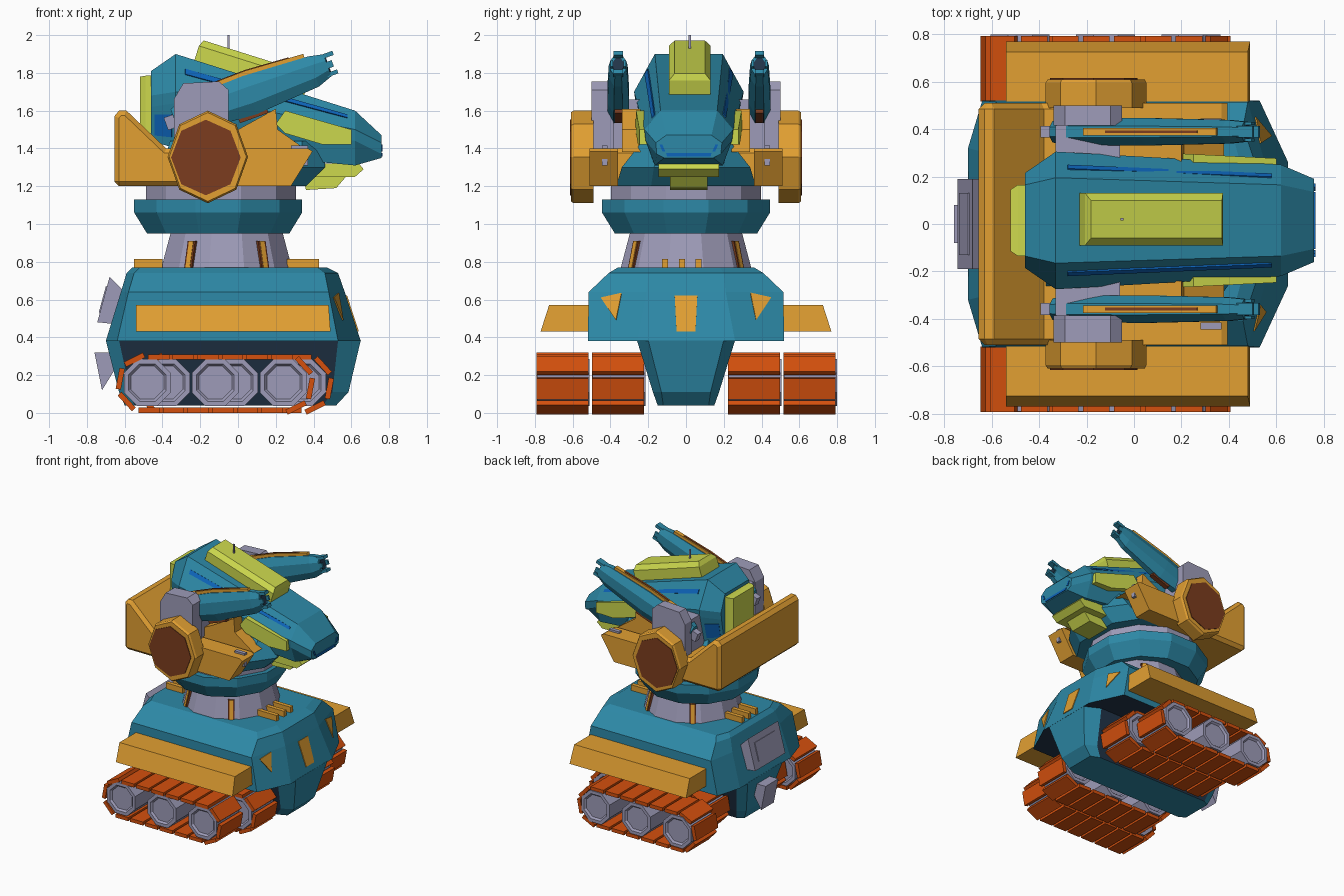
import bpy, bmesh, math
from mathutils import Vector, Matrix
from mathutils.bvhtree import BVHTree

if "Cube" in bpy.data.objects:
    bpy.data.objects.remove(bpy.data.objects["Cube"])


def material(name, *rgb):
    m = bpy.data.materials.new(name)
    m.use_nodes = True
    m.diffuse_color = (*rgb, 1)
    m.node_tree.nodes["Principled BSDF"].inputs["Base Color"].default_value = (*rgb, 1)
    return m


TEAL = material("teal", .026, .25, .385)
ORANGE = material("amber", .76, .35, .032)
YELLOW = material("lime yellow", .61, .69, .075)
GREY = material("lavender grey", .34, .33, .48)
TREAD = material("tread orange", .66, .08, .004)
BROWN = material("brown", .2, .046, .013)
NAVY = material("dark navy", .016, .036, .068)
BLUE = material("blue", .004, .13, .5)


def finish(name, bm, mat):
    bmesh.ops.recalc_face_normals(bm, faces=bm.faces)
    me = bpy.data.meshes.new(name)
    bm.to_mesh(me)
    bm.free()
    me.materials.append(mat)
    ob = bpy.data.objects.new(name, me)
    bpy.context.scene.collection.objects.link(ob)
    return ob


def loft(name, rings, mat):
    """Bridge equal rings of points and cap both ends."""
    bm = bmesh.new()
    vs = [[bm.verts.new(p) for p in r] for r in rings]
    n = len(vs[0])
    for a, b in zip(vs, vs[1:]):
        for i in range(n):
            j = (i + 1) % n
            bm.faces.new((a[i], a[j], b[j], b[i]))
    bm.faces.new(vs[0])
    bm.faces.new(vs[-1])
    return finish(name, bm, mat)


def box(name, x0, x1, y0, y1, z0, z1, mat):
    return loft(name, [[(x0, y0, z), (x1, y0, z), (x1, y1, z), (x0, y1, z)] for z in (z0, z1)], mat)


def prism(name, prof, y0, y1, mat):
    """Side profile in x and z, extruded along y."""
    return loft(name, [[(x, y, z) for x, z in prof] for y in (y0, y1)], mat)


def frustum(name, cx, cy, levels, sides, mat):
    turn = math.pi / sides
    return loft(name, [[(cx + r * math.cos(turn + 2 * turn * k), cy + r * math.sin(turn + 2 * turn * k), z)
                        for k in range(sides)] for z, r in levels], mat)


def disc(name, cx, cz, levels, mat, squash=1.0, turn=0.0):
    """Octagonal disc on the y axis; levels are (y, radius)."""
    return loft(name, [[(cx + squash * r * math.sin(turn + k * math.pi / 4), y, cz + r * math.cos(turn + k * math.pi / 4))
                        for k in range(8)] for y, r in levels], mat)


def paint(ob, mat, rule):
    ob.data.materials.append(mat)
    for f in ob.data.polygons:
        if rule(f):
            f.material_index = len(ob.data.materials) - 1


def decal(name, target, pts, d, mat):
    """Thin plate projected onto the target along d."""
    bm = bmesh.new()
    bm.from_mesh(target.data)
    tree = BVHTree.FromBMesh(bm)
    bm.free()
    d = Vector(d)
    hits = [tree.ray_cast(Vector(p) - d * 3, d)[0] or Vector(p) for p in pts]
    n = (hits[1] - hits[0]).cross(hits[2] - hits[0]).normalized()
    if n.dot(d) > 0:
        n = -n
    return loft(name, [[h + n * k for h in hits] for k in (.006, -.002)], mat)


# Hull and keel
def plan(z, xb, xsb, xs, xf, w, wb, wf):
    return [(xf, -wf, z), (xf, wf, z), (xs, w, z), (xsb, w, z), (xb, wb, z), (xb, -wb, z), (xsb, -w, z), (xs, -w, z)]


hull = loft("hull", [plan(.38, -.70, -.64, .53, .65, .52, .32, .26),
                     plan(.64, -.62, -.58, .48, .565, .515, .30, .21),
                     plan(.74, -.59, -.55, .46, .53, .41, .28, .20),
                     plan(.77, -.56, -.52, .42, .47, .36, .26, .18)], TEAL)
paint(hull, NAVY, lambda f: f.normal.z < -.9)
keel = loft("keel", [plan(.04, -.60, -.55, .45, .52, .15, .12, .12),
                     plan(.11, -.63, -.57, .50, .585, .175, .14, .13),
                     plan(.385, -.70, -.63, .53, .65, .26, .22, .20)], TEAL)
paint(keel, NAVY, lambda f: abs(f.normal.y) > .85)
decal("front_panel", hull, [(1, -.06, .62), (1, .06, .62), (1, .05, .43), (1, -.05, .43)], (-1, 0, 0), ORANGE)
prism("rear_hatch", [(-.68, .72), (-.6, .64), (-.65, .47), (-.745, .48)], -.19, .19, GREY)
decal("rear_hatch_inset", bpy.data.objects["rear_hatch"],
      [(-1, -.13, .53), (-1, .13, .53), (-1, .13, .67), (-1, -.13, .67)], (1, 0, 0), GREY)
prism("tow_block", [(-.76, .32), (-.66, .32), (-.64, .25), (-.72, .12)], -.08, .08, GREY)
for y in (-.11, -.02, .065):
    box("front_fin", .26, .43, y - .016, y + .016, .76, .815, ORANGE)
    box("rear_fin", -.55, -.4, y - .016, y + .016, .76, .815, ORANGE)

# Tracks
HALF, R = .365, .141


def track(cx, cy):
    count = 18
    total = 4 * HALF + 2 * math.pi * R
    arc = math.pi * R
    bm = bmesh.new()
    for i in range(count):
        s = (i + .5) / count * total
        if s < 2 * HALF:
            p, a = (s - HALF, R), 0
        elif s < 2 * HALF + arc:
            a = (s - 2 * HALF) / R
            p = (HALF + R * math.sin(a), R * math.cos(a))
        elif s < 4 * HALF + arc:
            a = math.pi
            p = (HALF - (s - 2 * HALF - arc), -R)
        else:
            a = math.pi + (s - 4 * HALF - arc) / R
            p = (-HALF + R * math.sin(a), R * math.cos(a))
        m = (Matrix.Translation((cx + p[0], cy, .155 + p[1])) @ Matrix.Rotation(a, 4, 'Y')
             @ Matrix.Diagonal((.112, .275, .028, 1)))
        bmesh.ops.create_cube(bm, size=1, matrix=m)
    finish("track", bm, TREAD)
    for k in (-1, 0, 1):
        disc("wheel", cx + k * .36, .16, [(cy - .12, .095), (cy - .135, .108), (cy - .135, .135),
                                          (cy + .145, .135), (cy + .145, .108), (cy + .13, .095)],
             GREY, turn=math.pi / 8)


for s in (-1, 1):
    track(-.12, s * .655)
    track(-.02, s * .36)
    # Fender and hull corner panels
    loft("fender", [[(-.54, s * .5, z), (x, s * .5, z), (x, s * y, z), (-.54, s * y, z)]
                    for z, x, y in ((.43, .49, .77), (.57, .48, .725))], ORANGE)
    decal("corner_panel", hull, [(1, s * .45, .61), (1, s * .34, .635), (1, s * .37, .49)], (-1, 0, 0), ORANGE)

# Neck and turret ring
frustum("neck", -.06, 0, [(.76, .36), (.96, .305)], 12, GREY)
frustum("turret_ring", -.105, 0, [(.95, .39), (1.06, .46), (1.13, .46)], 12, TEAL)
frustum("ring_collar", -.09, 0, [(1.12, .41), (1.21, .41)], 12, GREY)
for a in (55, 125, 235, 305):
    for name, d, w, mat in (("slot_frame", .015, .024, BROWN), ("slot_fin", .018, .014, ORANGE)):
        ob = loft(name, [[(r - .05, -w, z), (r + d, -w, z), (r + d, w, z), (r - .05, w, z)]
                         for z, r in ((.76, .345), (.91, .31))], mat)
        ob.location = (-.06, 0, 0)
        ob.rotation_euler.z = math.radians(a)

# Shoulder yoke
yoke = prism("yoke_back", [(-.655, 1.2), (-.655, 1.57), (-.63, 1.6), (-.59, 1.6), (-.38, 1.4), (-.1, 1.4), (-.1, 1.2)],
             -.51, .51, ORANGE)
bev = yoke.modifiers.new("bevel", 'BEVEL')
bev.width, bev.segments, bev.limit_method, bev.angle_limit = .025, 1, 'ANGLE', math.radians(60)
loft("turret_body", [[(x0, -w, z), (x1 - .12, -w, z), (x1, -w * .5, z), (x1, w * .5, z), (x1 - .12, w, z), (x0, w, z)]
                     for z, x0, x1, w in ((1.2, -.4, .36, .37), (1.3, -.4, .46, .34), (1.44, -.36, .46, .23))], TEAL)

# Head
HY = .015


def head_ring(x, zt, wt, zm, wm, zb, wb):
    half = [(wt, zt), (wm, zm), (wm * .97, zm - .06), (wb, zb)]
    return [(x, HY + w, z) for w, z in half] + [(x, HY - w, z) for w, z in reversed(half)]


head = loft("head", [head_ring(-.46, 1.81, .15, 1.68, .20, 1.44, .16),
                     head_ring(-.33, 1.90, .18, 1.70, .29, 1.40, .22),
                     head_ring(.62, 1.60, .15, 1.50, .235, 1.31, .18),
                     head_ring(.76, 1.47, .12, 1.43, .175, 1.35, .13)], TEAL)
decal("nose_window", head, [(2, HY - .115, 1.357), (2, HY + .115, 1.357), (2, HY + .12, 1.375), (2, HY - .12, 1.375)],
      (-1, 0, 0), BLUE)
hatch = loft("top_hatch", [[(-a, -w, z), (a, -w, z), (a, w, z), (-a, w, z)]
                           for z, a, w in ((-.03, .305, .11), (.08, .305, .11), (.115, .29, .08))], YELLOW)
hatch.location = (.06, .02, 1.775)
hatch.rotation_euler.y = math.radians(17.5)
box("antenna", -.056, -.044, .014, .026, 1.9, 2.0, GREY)
loft("rear_pack", [[(x, HY - w, z0), (x, HY + w, z0), (x, HY + w, z1), (x, HY - w, z1)]
                   for x, w, z0, z1 in ((-.52, .13, 1.46, 1.78), (-.49, .15, 1.44, 1.785), (-.4, .15, 1.44, 1.785))], YELLOW)
prism("chin_upper", [(.34, 1.32), (.64, 1.32), (.665, 1.29), (.62, 1.25), (.36, 1.25)], HY - .16, HY + .16, YELLOW)
prism("chin_lower", [(.34, 1.26), (.58, 1.26), (.52, 1.19), (.36, 1.18)], HY - .1, HY + .1, YELLOW)


# Guns and shoulder parts on both sides
def gun_ring(x, hy, hz, drop=0.0):
    return [(x, hy * 1.08 * math.cos((k + .5) * math.pi / 4), hz * 1.08 * math.sin((k + .5) * math.pi / 4) - drop)
            for k in range(8)]


for s in (-1, 1):
    prism("yoke_arm", [(-.3, 1.2), (-.3, 1.4), (.37, 1.4), (.395, 1.385), (.28, 1.2)], s * .36, s * .51, ORANGE)
    prism("cheek_plate", [(-.25, 1.38), (0, 1.5), (.2, 1.61), (.21, 1.5), (.38, 1.38)], s * .24, s * .34, ORANGE)
    box("arm_clip", .28, .37, s * .415, s * .445, 1.31, 1.415, GREY)
    prism("gun_mount", [(-.34, 1.35), (-.34, 1.66), (-.29, 1.745), (-.1, 1.755), (-.05, 1.71), (-.05, 1.35)],
          HY + s * .4, s * .5, GREY)
    prism("gun_pivot", [(-.33, 1.4), (-.33, 1.66), (-.06, 1.66), (-.06, 1.4)], s * .2, s * .45, GREY)
    disc("shoulder_disc", -.16, 1.355, [(s * .49, .245), (s * .595, .245), (s * .61, .235)], ORANGE, .87)
    disc("shoulder_cap", -.17, 1.352, [(s * .6, .2), (s * .615, .2)], BROWN, .92)

    gun_parts = [
        loft("gun_barrel", [gun_ring(-.42, .045, .065), gun_ring(-.36, .056, .09), gun_ring(0, .058, .108, .008),
                            gun_ring(.36, .05, .085, .006), gun_ring(.44, .042, .062)], TEAL),
        loft("gun_muzzle", [gun_ring(.43, .028, .04), gun_ring(.446, .028, .04)], NAVY),
        box("gun_tail", -.47, -.4, -.025, .025, -.035, .035, GREY),
        box("gun_under_slot", -.1, .06, -.02, .02, -.13, -.08, BROWN),
        loft("gun_top_strip", [[(x, -.016, a), (x, .016, a), (x, .016, b), (x, -.016, b)]
                               for x, a, b in ((-.25, .07, .118), (.02, .07, .122), (.34, .05, .1))], ORANGE),
        loft("gun_top_slit", [[(x, -.006, a), (x, .006, a), (x, .006, b), (x, -.006, b)]
                              for x, a, b in ((-.15, .11, .123), (.02, .115, .126), (.26, .09, .11))], BROWN),
        box("gun_prong_top", .42, .49, -.025, .025, .04, .063, TEAL),
        box("gun_prong_bottom", .42, .48, -.025, .025, -.06, -.038, TEAL),
    ]
    for side in (-1, 1):
        gun_parts.append(box("gun_prong_side", .42, .47, side * .028, side * .042, -.018, .018, TEAL))
    for ob in gun_parts:
        ob.location = (.06, HY + s * .374, 1.69)
        ob.rotation_euler.y = -math.radians(20)

    # Head side details
    loft("side_plate", [[(x, HY + s * (y + .05 * (.6 - x)), z) for x, z in
                         ((.2, 1.53), (.25, 1.6), (.6, 1.5), (.6, 1.42), (.45, 1.42), (.25, 1.48))]
                        for y in (.2, .262)], YELLOW)
    decal("brow_slit", head, [(-.28, HY + s * .214, 0), (-.28, HY + s * .23, 0), (.58, HY + s * .193, 0),
                              (.58, HY + s * .179, 0)], (0, 0, -1), BLUE)
    decal("nose_light", head, [(2, HY + s * .125, 1.385), (2, HY + s * .14, 1.385), (2, HY + s * .155, 1.42),
                               (2, HY + s * .14, 1.42)], (-1, 0, 0), BLUE)
    decal("rear_light", head, [(-.44, 0, 1.47), (-.35, 0, 1.46), (-.35, 0, 1.58), (-.44, 0, 1.58)],
          (0, -s, 0), BLUE)
